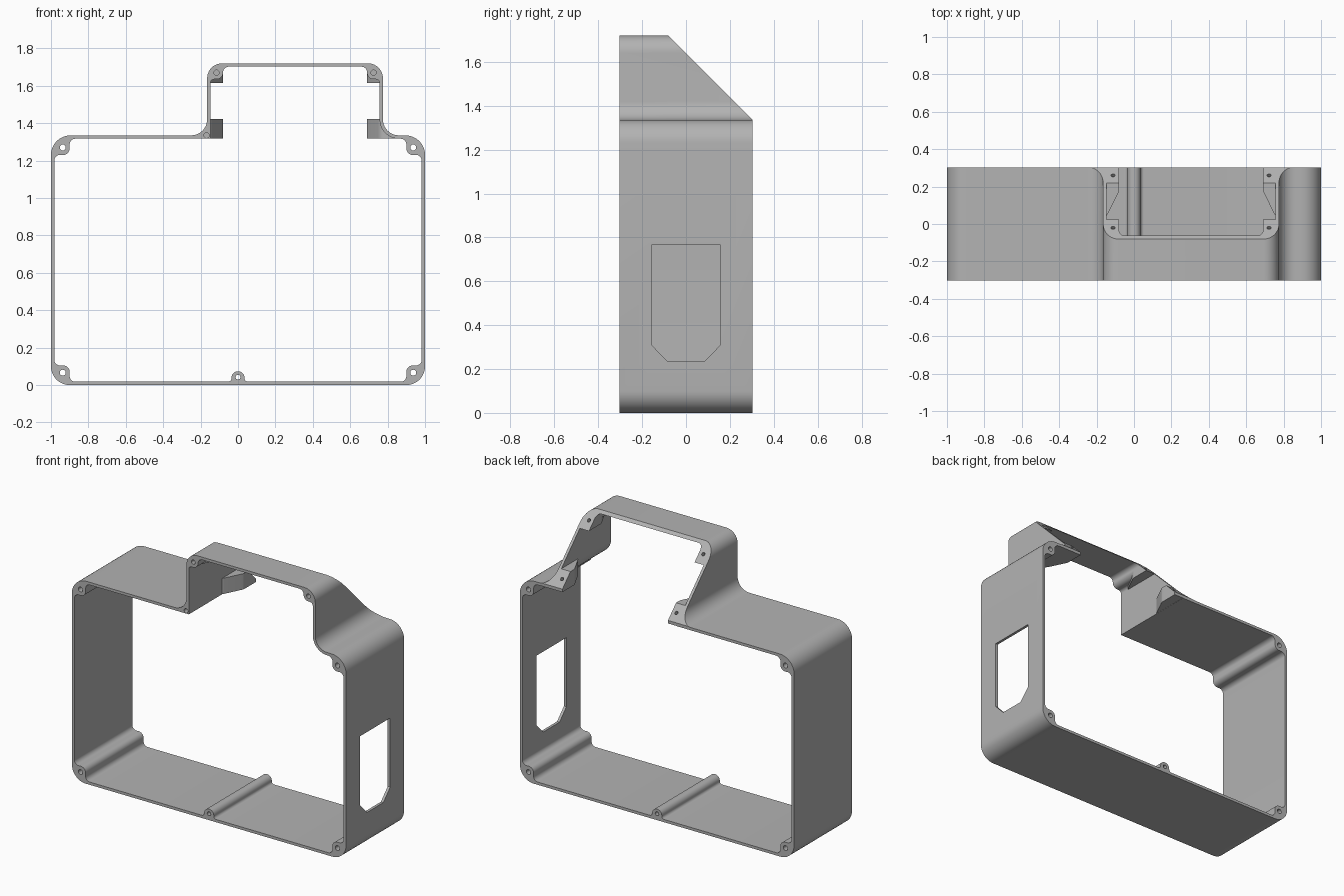
import bpy
import bmesh
import math
from mathutils import Vector, Matrix

if "Cube" in bpy.data.objects:
    bpy.data.objects.remove(bpy.data.objects["Cube"], do_unlink=True)

HALF = 0.302     # half depth of the housing
WALL = 0.018
SHELF = 1.335    # outer height of the wide body
TOP = 1.72
MID = 0.305      # centre line of the raised tower


def rounded(corners, steps=10):
    """Turn (x, y, radius) corners into an outline with tangent arcs."""
    out = []
    for i, (x, y, r) in enumerate(corners):
        p = Vector((x, y))
        if r == 0:
            out.append(p)
            continue
        a = (Vector(corners[i - 1][:2]) - p).normalized()
        b = (Vector(corners[(i + 1) % len(corners)][:2]) - p).normalized()
        half = a.angle(b) / 2
        centre = p + (a + b).normalized() * r / math.sin(half)
        start = p + a * r / math.tan(half) - centre
        end = p + b * r / math.tan(half) - centre
        turn = math.atan2(start.x * end.y - start.y * end.x, start.dot(end))
        for k in range(steps + 1):
            out.append(centre + Matrix.Rotation(turn * k / steps, 2) @ start)
    return out


def link(name, bm):
    bmesh.ops.recalc_face_normals(bm, faces=bm.faces)
    mesh = bpy.data.meshes.new(name)
    bm.to_mesh(mesh)
    bm.free()
    ob = bpy.data.objects.new(name, mesh)
    bpy.context.collection.objects.link(ob)
    return ob


def prism(name, outline, lo, hi, axis):
    """Extrude a 2D outline along the given axis index."""
    bm = bmesh.new()
    verts = []
    for p in outline:
        co = [p[0], p[1]]
        co.insert(axis, lo)
        verts.append(bm.verts.new(co))
    face = bm.faces.new(verts)
    ext = bmesh.ops.extrude_face_region(bm, geom=[face])
    shift = Vector((0, 0, 0))
    shift[axis] = hi - lo
    bmesh.ops.translate(bm, vec=shift,
                        verts=[v for v in ext["geom"] if isinstance(v, bmesh.types.BMVert)])
    return link(name, bm)


def cut(target, cutter):
    """Subtract a helper from the target and discard the helper."""
    cutter.hide_render = True
    mod = target.modifiers.new("cut", "BOOLEAN")
    mod.operation = "DIFFERENCE"
    mod.solver = "EXACT"
    mod.object = cutter
    bpy.context.view_layer.objects.active = target
    bpy.ops.object.modifier_apply(modifier=mod.name)
    bpy.data.objects.remove(cutter, do_unlink=True)


# Outer silhouette: wide body with a raised tower
tl, tr = -0.165, 0.775
outer = rounded([
    (-1, 0, .1), (1, 0, .1), (1, SHELF, .105), (tr, SHELF, .085),
    (tr, TOP, .08), (tl, TOP, .08), (tl, SHELF, .085), (-1, SHELF, .105)])
housing = prism("housing_frame", outer, -HALF, HALF, 1)

# Inner silhouette with screw boss lobes
s, w = 1 - WALL, WALL
lobe, ceil, roof = .9, SHELF - WALL, TOP - WALL
il, ir = tl + WALL, tr - WALL
low, high, tower = .105, 1.23, 1.635
f, g = .03, .035
inner = rounded([
    (-s, low, f), (-lobe, low, g), (-lobe, w, f),
    (-g, w, .018), (-g, .073, .034), (g, .073, .034), (g, w, .018),
    (lobe, w, f), (lobe, low, g), (s, low, f),
    (s, high, f), (lobe, high, g), (lobe, ceil, f),
    (ir, ceil, .103),
    (ir, tower, .02), (.69, tower, g), (.69, roof, f),
    (-.08, roof, f), (-.08, tower, g), (il, tower, .02),
    (il, ceil, 0),
    (-lobe, ceil, f), (-lobe, high, g), (-s, high, f)])
cavity = prism("cavity", inner, -.5, .5, 1)

# Tapered bosses behind the sloped rim, kept solid by removing them from the cavity
for side in (-1, 1):
    for bottom, top, start, reach in ((ceil + .001, 1.422, .04, .175),
                                      (1.615, 1.75, -.24, .1)):
        plan = [(.56, start - .03, 0), (.452, start, .04), (.385, start + .135, .04),
                (.385, .7, 0), (.56, .7, 0)]
        plan = [(MID + side * x, y, r) for x, y, r in plan]
        cut(cavity, prism("boss", rounded(plan, 6), bottom, top, 2))
cut(housing, cavity)

# Sloped rear opening of the tower
cut(housing, prism("slope", [(-.5, 2.14), (.5, 1.14), (.5, 2.14)], -1.5, 1.5, 0))

# Side window with clipped lower corners
cut(housing, prism("window", [(-.157, .765), (-.157, .31), (-.085, .235),
                              (.085, .235), (.157, .31), (.157, .765)], .9, 1.1, 0))

# Screw holes
bm = bmesh.new()


def drill(centre, direction, radius, length):
    rot = Vector(direction).to_track_quat("Z", "Y").to_matrix().to_4x4()
    bmesh.ops.create_cone(bm, cap_ends=True, segments=20, radius1=radius, radius2=radius,
                          depth=length, matrix=Matrix.Translation(centre) @ rot)


for x in (-.937, .937):
    for z in (.066, 1.27):
        drill((x, 0, z), (0, 1, 0), .016, 1)
drill((0, 0, .042), (0, 1, 0), .013, 1)
for x, z in ((-.115, 1.67), (.725, 1.67), (-.168, 1.335)):
    drill((x, -HALF, z), (0, 1, 0), .014, .16)
for x in (-.112, .722):
    for y in (-.02, .26):
        drill((x, y, 1.64 - y), (0, 1, 1), .011, .09)
cut(housing, link("screw_holes", bm))

# One plain grey finish
grey = bpy.data.materials.new("plain_grey")
grey.use_nodes = True
colour = (.45, .45, .45, 1)
grey.diffuse_color = colour
grey.node_tree.nodes["Principled BSDF"].inputs["Base Color"].default_value = colour
housing.data.materials.clear()
housing.data.materials.append(grey)
for poly in housing.data.polygons:
    poly.material_index = 0

bpy.ops.object.select_all(action="DESELECT")
housing.select_set(True)
bpy.context.view_layer.objects.active = housing
bpy.ops.object.shade_smooth_by_angle(angle=math.radians(30))
